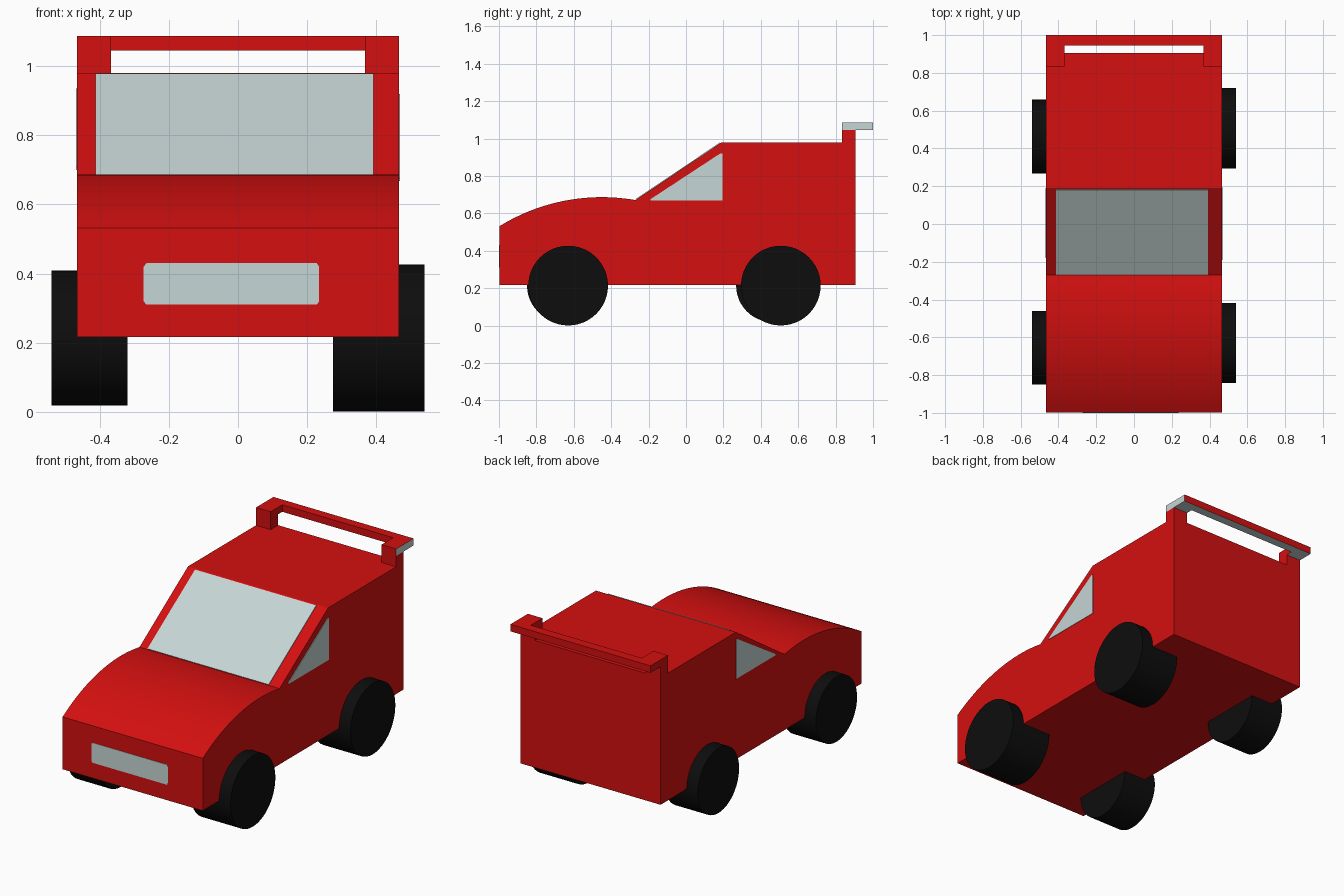
import bpy, bmesh, math
from mathutils import Vector

if "Cube" in bpy.data.objects:
    bpy.data.objects.remove(bpy.data.objects["Cube"])


def material(name, rgb):
    m = bpy.data.materials.new(name)
    m.diffuse_color = (*rgb, 1)
    m.use_nodes = True
    m.node_tree.nodes["Principled BSDF"].inputs["Base Color"].default_value = m.diffuse_color
    return m


RED = material("red paint", (0.66, 0.005, 0.005))
GLASS = material("pale glass", (0.56, 0.67, 0.66))
BLACK = material("black rubber", (0.004, 0.004, 0.004))


def prism(name, outline, axis, lo, hi, mats, rule=None):
    """Extrude a 2D outline along an axis: x uses (y,z), y uses (x,z), z uses (x,y)."""
    place = {"x": lambda a, b, d: (d, a, b),
             "y": lambda a, b, d: (a, d, b),
             "z": lambda a, b, d: (a, b, d)}[axis]
    bm = bmesh.new()
    face = bm.faces.new([bm.verts.new(place(a, b, lo)) for a, b in outline])
    ext = bmesh.ops.extrude_face_region(bm, geom=[face])
    shift = Vector(place(0, 0, hi - lo))
    bmesh.ops.translate(bm, vec=shift, verts=[v for v in ext["geom"] if isinstance(v, bmesh.types.BMVert)])
    bmesh.ops.recalc_face_normals(bm, faces=bm.faces)
    bm.normal_update()
    if rule:
        for f in bm.faces:
            f.material_index = rule(f)
    return finish(name, bm, mats)


def finish(name, bm, mats):
    mesh = bpy.data.meshes.new(name)
    bm.to_mesh(mesh)
    bm.free()
    for m in mats:
        mesh.materials.append(m)
    ob = bpy.data.objects.new(name, mesh)
    bpy.context.collection.objects.link(ob)
    return ob


def smooth(ob):
    bpy.ops.object.select_all(action="DESELECT")
    ob.select_set(True)
    bpy.context.view_layer.objects.active = ob
    bpy.ops.object.shade_smooth_by_angle(angle=math.radians(25))


def rect(a0, a1, b0, b1):
    return [(a0, b0), (a1, b0), (a1, b1), (a0, b1)]


W = 0.465  # half width of the body

# Body: side profile with an arched bonnet
R, N = 1.042, 24
bonnet = []
for i in range(N + 1):
    y = -0.998 + (0.998 - 0.27) * i / N
    bonnet.append((y, 0.687 - R + math.sqrt(R * R - (y + 0.45) ** 2)))
base_y, base_z = bonnet[-1]
body = prism("body", [(-0.998, 0.217)] + bonnet + [(0.19, 0.98), (0.905, 0.98), (0.905, 0.217)],
             "x", -W, W, [RED])
smooth(body)

# Windscreen plate lying on the slope
a, b = Vector((base_y, base_z)), Vector((0.19, 0.98))
along = b - a
n = Vector((-along.y, along.x)).normalized() * 0.004
p, q = a + along * 0.005, a + along * 0.985
prism("windscreen", [p - n, q - n, q + n, p + n], "x", -0.412, 0.392, [GLASS])

# Side windows
prism("right_window", [(-0.19, 0.668), (0.195, 0.668), (0.195, 0.92), (0.182, 0.92), (-0.19, 0.676)],
      "x", W - 0.004, W + 0.003, [GLASS])
prism("left_window", [(-0.18, 0.70), (0.19, 0.70), (0.19, 0.935), (0.18, 0.935), (-0.18, 0.708)],
      "x", -W - 0.003, -W + 0.004, [GLASS])

# Grille plate with notched corners
prism("grille", [(-0.265, 0.31), (0.228, 0.31), (0.235, 0.32), (0.235, 0.42),
                 (0.228, 0.43), (-0.265, 0.43), (-0.273, 0.42), (-0.273, 0.32)],
      "y", -1.0, -0.994, [GLASS])

# Spoiler: two posts and a U-shaped wing, pale below and on the right end
for side, x0, x1 in (("left", -W, -0.368), ("right", 0.368, W)):
    prism(side + "_spoiler_post", rect(x0, x1, 0.835, 0.905), "z", 0.97, 1.045, [RED])
prism("spoiler_wing", [(-W, 0.835), (-0.368, 0.835), (-0.368, 0.945), (0.368, 0.945),
                       (0.368, 0.835), (W, 0.835), (W, 1.0), (-W, 1.0)],
      "z", 1.045, 1.087, [RED, GLASS],
      lambda f: int(f.normal.z < -0.5 or (f.normal.x > 0.5 and f.calc_center_median().x > 0.4)))

# Wheels: name, y, radius, inner x, outer x
for name, y, r, x0, x1 in (("front_right_wheel", -0.63, 0.213, 0.275, 0.54),
                           ("back_right_wheel", 0.507, 0.213, 0.285, 0.54),
                           ("front_left_wheel", -0.655, 0.195, -0.54, -0.32),
                           ("back_left_wheel", 0.463, 0.195, -0.54, -0.32)):
    ring = [(y + r * math.cos(2 * math.pi * i / 48), 0.214 + r * math.sin(2 * math.pi * i / 48))
            for i in range(48)]
    smooth(prism(name, ring, "x", x0, x1, [BLACK]))
